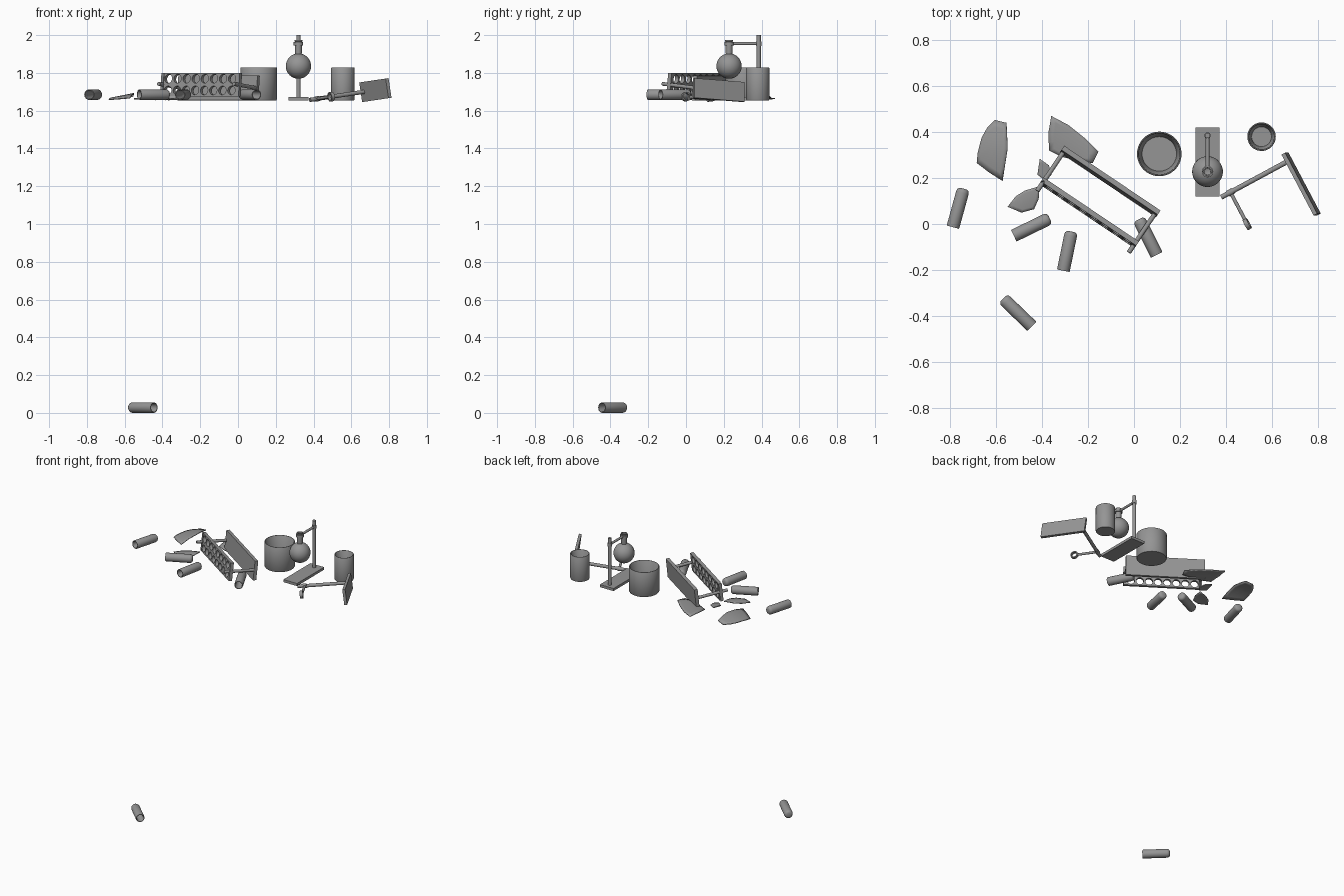
import bpy, bmesh, math
from mathutils import Matrix, Vector

if "Cube" in bpy.data.objects:
    bpy.data.objects.remove(bpy.data.objects["Cube"])

T = 1.655  # shelf level everything rests on
grey = bpy.data.materials.new("dark_grey")
grey.diffuse_color = (.3, .3, .3, 1)
grey.use_nodes = True
grey.node_tree.nodes["Principled BSDF"].inputs["Base Color"].default_value = grey.diffuse_color


def finish(name, bm, M=Matrix(), smooth=True):
    bmesh.ops.remove_doubles(bm, verts=bm.verts, dist=1e-5)
    bmesh.ops.recalc_face_normals(bm, faces=bm.faces)
    me = bpy.data.meshes.new(name)
    bm.to_mesh(me)
    bm.free()
    me.materials.append(grey)
    ob = bpy.data.objects.new(name, me)
    bpy.context.collection.objects.link(ob)
    ob.matrix_world = M
    if smooth:
        bpy.ops.object.select_all(action='DESELECT')
        ob.select_set(True)
        bpy.context.view_layer.objects.active = ob
        bpy.ops.object.shade_smooth_by_angle(angle=math.radians(35))
    return ob


def lathe(name, profile, M=Matrix(), segs=32):
    bm = bmesh.new()
    vs = [bm.verts.new((r, 0, z)) for r, z in profile]
    es = [bm.edges.new(p) for p in zip(vs, vs[1:])]
    bmesh.ops.spin(bm, geom=vs + es, axis=(0, 0, 1), cent=(0, 0, 0),
                   steps=segs, angle=2 * math.pi)
    return finish(name, bm, M)


def box(name, size, loc, M=Matrix()):
    bm = bmesh.new()
    bmesh.ops.create_cube(bm, size=1, matrix=Matrix.Translation(loc) @ Matrix.Diagonal((*size, 1)))
    return finish(name, bm, M, False)


def rod(name, a, b, r, M=Matrix()):
    a, b = Vector(a), Vector(b)
    d = b - a
    L = Matrix.Translation(a) @ d.to_track_quat('Z', 'Y').to_matrix().to_4x4()
    return lathe(name, [(0, 0), (r, 0), (r, d.length), (0, d.length)], M @ L, 20)


def frame(y, z, origin):
    # orthonormal frame from an up axis and an approximate y axis
    z = Vector(z).normalized()
    x = Vector(y).cross(z).normalized()
    y = z.cross(x)
    R = Matrix((x, y, z)).transposed().to_4x4()
    return Matrix.Translation(origin) @ R


# Test tubes: centre and direction of the open mouth
TUBE = [(0, 0), (.014, 0), (.021, .003), (.026, .009), (.028, .018), (.028, .17), (.027, .174),
        (.023, .174), (.021, .165), (.021, .03), (.012, .014), (0, .01)]
for i, (x, y, z, dx, dy) in enumerate([
        (-.765, .07, T, -11, -40), (-.445, -.013, T, -37, -18), (-.29, -.118, T, -8, -39),
        (.06, -.057, T, 18, -36), (-.507, -.385, 0, 28, -27)]):
    d = Vector((dx, dy, 0)).normalized()
    c = Vector((x, y, z + .03)) - d * .087
    if z == 0:
        c.z = .028
    lathe(f"test_tube_{i + 1}", TUBE, frame((0, 0, 1), d, c), 24)


# Beakers with a thin rim and tapering inner wall
def beaker(name, x, y, r, floor, h=.173):
    lathe(name, [(0, 0), (r * .96, 0), (r, .006), (r, h - .003), (r - .002, h), (r - .005, h),
                 (r - .008, h - .004), (floor, .018), (0, .018)],
          Matrix.Translation((x, y, T)), 40)


beaker("large_beaker", .11, .305, .097, .075)
beaker("small_beaker", .555, .38, .062, .043)


# Clamp stand: base, upright, collar, arm and open ring
def stand(name, M):
    box(name + "_base", (.105, .30, .018), (0, 0, .009), M)
    rod(name + "_upright", (0, .115, .01), (0, .115, .345), .011, M)
    rod(name + "_collar", (0, .115, .288), (0, .115, .312), .014, M)
    rod(name + "_arm", (0, .115, .30), (0, -.02, .30), .008, M)
    lathe(name + "_ring", [(.018, .291), (.025, .291), (.025, .309), (.018, .309), (.018, .291)],
          M @ Matrix.Translation((0, -.042, 0)), 28)


stand("upright_stand", Matrix.Translation((.32, .27, T)))
stand("fallen_stand", frame((-.47, .88, -.07), (-.87, -.47, -.13), (.735, .178, 1.710)))

# Round flask held by the upright stand
R = .067
bulb = [(R * math.sin(math.radians(a)), -R * math.cos(math.radians(a))) for a in range(0, 166, 11)]
lathe("round_flask", bulb + [(.018, .073), (.018, .128), (.021, .131), (.021, .137), (.015, .137),
                             (.014, .06), (0, .055)],
      Matrix.Translation((.32, .228, 1.836)), 36)

# Tube rack lying on its side: local x along, y up, z from base to shelf
u = Vector((.83, -.558, 0))
v = Vector((-.558, -.83, .105)).normalized()
RACK = frame(v.cross(u), v, (-.104, .185, 1.72))
box("rack_base", (.505, .132, .022), (0, 0, 0), RACK)
for s, side in ((-1, "left"), (1, "right")):
    rod(f"rack_{side}_rod", (s * .24, 0, 0), (s * .24, 0, .212), .010, RACK)

# Perforated shelf: one square-to-circle ring per hole, thickened
bm = bmesh.new()
px, py, n = .058, .0625, 24
for i in range(8):
    for j in range(2):
        c = Vector(((i - 3.5) * px, (j - .5) * py, .165))
        ins, outs = [], []
        for k in range(n):
            a = 2 * math.pi * k / n
            d = Vector((math.cos(a), math.sin(a), 0))
            m = .5 / max(abs(d.x), abs(d.y))
            ins.append(bm.verts.new(c + d * .0235))
            outs.append(bm.verts.new(c + Vector((d.x * m * px, d.y * m * py, 0))))
        for k in range(n):
            q = (k + 1) % n
            bm.faces.new((ins[k], outs[k], outs[q], ins[q]))
for s in (-1, 1):
    bm.faces.new([bm.verts.new((s * a, b, .165)) for a, b in
                  ((.232, -py), (.25, -py), (.25, py), (.232, py))])
shelf = finish("rack_shelf", bm, RACK, False)
mod = shelf.modifiers.new("thickness", 'SOLIDIFY')
mod.thickness = .022
mod.offset = 0


# Broken glass: outlines filled by shrinking rings, arched across and tilted
def shard(name, pts, slope, bend, across):
    c = sum((Vector(p) for p in pts), Vector((0, 0))) / len(pts)
    ax = Vector(across).normalized()
    bm = bmesh.new()
    rings = []
    for t in (1, .75, .5, .25, 0):
        ring = []
        for k, p in enumerate(pts):
            for f in (0, .5):
                q = Vector(p).lerp(Vector(pts[(k + 1) % len(pts)]), f)
                d = (q - c) * t
                z = d.dot(Vector(slope)) - bend * d.dot(ax) ** 2
                ring.append(bm.verts.new((c.x + d.x, c.y + d.y, z)))
        rings.append(ring)
    low = min(w.co.z for w in bm.verts)
    for w in bm.verts:
        w.co.z += T + .003 - low
    m = len(rings[0])
    for a, b in zip(rings, rings[1:]):
        for k in range(m):
            bm.faces.new((a[k], a[(k + 1) % m], b[(k + 1) % m], b[k]))
    ob = finish(name, bm)
    s = ob.modifiers.new("thickness", 'SOLIDIFY')
    s.thickness = .006
    s.offset = 0


shard("glass_shard_1", [(-.605, .452), (-.555, .44), (-.55, .33), (-.572, .188), (-.63, .225),
                        (-.684, .266), (-.68, .31), (-.663, .375), (-.638, .42)],
      (.2, 0), 1.0, (.15, 1))
shard("glass_shard_2", [(-.36, .47), (-.285, .43), (-.21, .37), (-.155, .315), (-.18, .265),
                        (-.25, .275), (-.32, .295), (-.37, .32), (-.372, .40)],
      (0, .02), 1.2, (.55, .83))
shard("glass_shard_3", [(-.55, .075), (-.515, .12), (-.475, .145), (-.41, .165), (-.415, .11),
                        (-.435, .065), (-.49, .05)],
      (0, .05), 2, (-.5, .86))
shard("glass_shard_4", [(-.41, .283), (-.37, .255), (-.36, .215), (-.385, .187), (-.42, .215)],
      (0, .1), 2, (1, 0))
